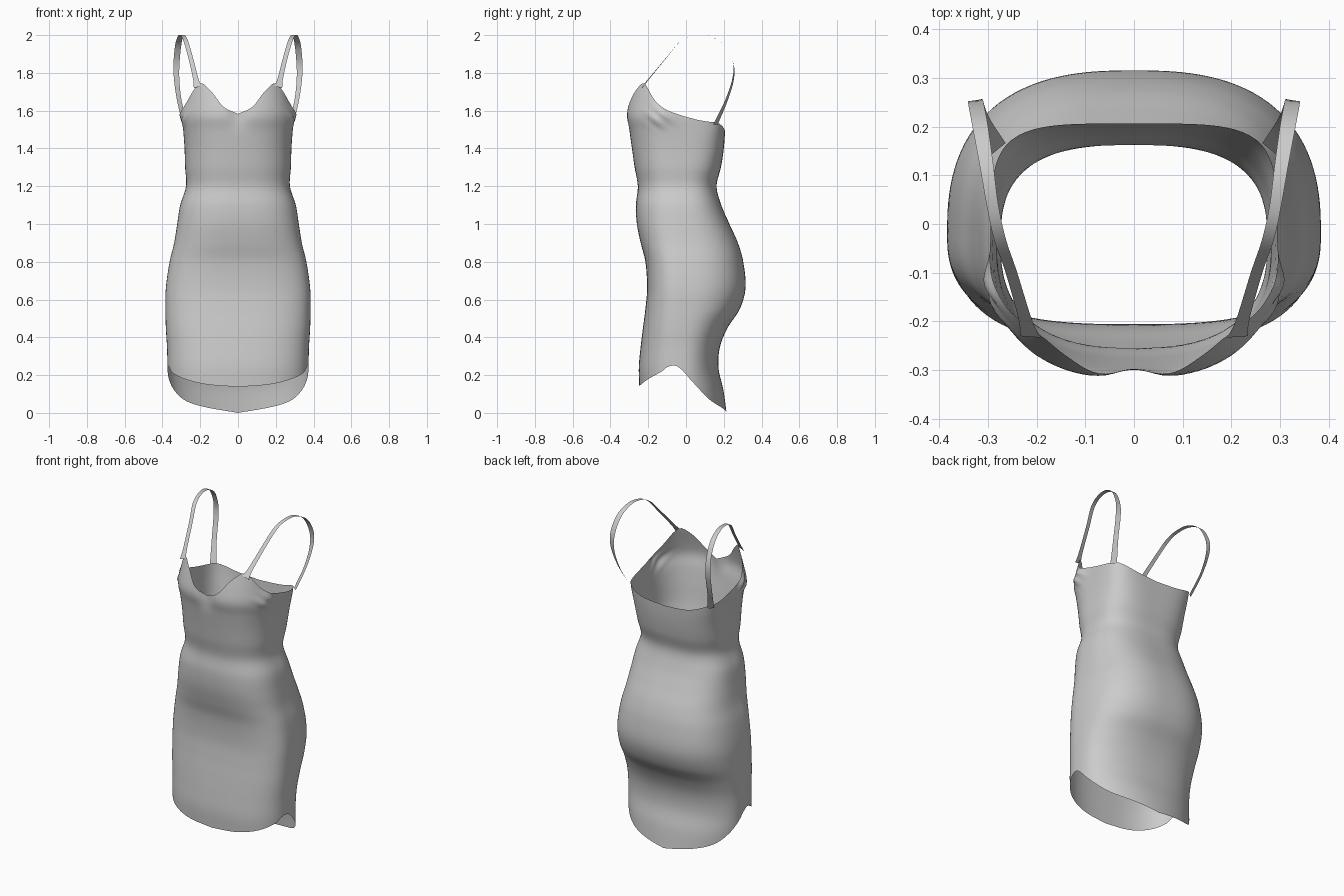
import bpy, bmesh, math
from mathutils import Vector

if "Cube" in bpy.data.objects:
    bpy.data.objects.remove(bpy.data.objects["Cube"])

COLS, ROWS = 128, 84


def interp(table, t):
    """Smooth curve through rows (t, values...)."""
    if t <= table[0][0]:
        return table[0][1:]
    if t >= table[-1][0]:
        return table[-1][1:]
    i = next(k for k in range(len(table) - 1) if t <= table[k + 1][0])
    a, b = table[i], table[i + 1]
    p, q = table[max(i - 1, 0)], table[min(i + 2, len(table) - 1)]
    h = b[0] - a[0]
    f = (t - a[0]) / h
    out = []
    for k in range(1, len(a)):
        m0 = (b[k] - p[k]) / (b[0] - p[0]) * h
        m1 = (q[k] - a[k]) / (q[0] - a[0]) * h
        out.append((2*f**3 - 3*f**2 + 1) * a[k] + (f**3 - 2*f**2 + f) * m0
                   + (3*f**2 - 2*f**3) * b[k] + (f**3 - f**2) * m1)
    return out


def bump(d, width):
    return math.exp(-(d / width) ** 2)


def make_object(name, bm):
    mesh = bpy.data.meshes.new(name)
    bm.to_mesh(mesh)
    bm.free()
    mesh.shade_smooth()
    obj = bpy.data.objects.new(name, mesh)
    bpy.context.collection.objects.link(obj)
    return obj


# height: half width, front y, back y
BODY = [(0.0, 0.355, -0.25, 0.215), (0.12, 0.368, -0.247, 0.198),
        (0.24, 0.373, -0.25, 0.172), (0.35, 0.376, -0.24, 0.18),
        (0.45, 0.382, -0.228, 0.22), (0.55, 0.384, -0.215, 0.285),
        (0.66, 0.382, -0.206, 0.315), (0.8, 0.362, -0.215, 0.303),
        (0.9, 0.338, -0.24, 0.275), (1.0, 0.322, -0.26, 0.23),
        (1.1, 0.306, -0.265, 0.187), (1.2, 0.275, -0.255, 0.162),
        (1.3, 0.28, -0.272, 0.185), (1.4, 0.283, -0.286, 0.2),
        (1.5, 0.29, -0.302, 0.207), (1.57, 0.295, -0.318, 0.208),
        (1.64, 0.286, -0.307, 0.2), (1.74, 0.268, -0.28, 0.19)]
# height: centre y, front and back squareness of the section
SHAPE = [(0.0, -0.02, 2.6, 2.05), (0.3, -0.02, 2.7, 2.3), (0.66, -0.02, 2.8, 2.6),
         (1.2, -0.04, 2.5, 2.8), (1.4, -0.04, 2.5, 3.6), (1.54, -0.045, 2.5, 4.6),
         (1.74, -0.05, 2.4, 4.6)]
# angle from the front centre: edge height
NECKLINE = [(0, 1.583), (15, 1.62), (27, 1.69), (38, 1.735), (44, 1.745),
            (51, 1.725), (65, 1.65), (79, 1.602), (110, 1.555), (126, 1.54),
            (131, 1.54), (152, 1.5), (180, 1.487)]
HEM = [(0, 0.137), (29, 0.155), (62, 0.215), (72, 0.245), (84, 0.245),
       (105, 0.165), (113, 0.13), (129, 0.07), (148, 0.035), (180, 0.0)]


def dress_point(deg, z):
    """Point on the right half of the dress."""
    w, yf, yb = interp(BODY, z)
    yc, nf, nb = interp(SHAPE, z)
    s, c = math.sin(math.radians(deg)), math.cos(math.radians(deg))
    n, d = (nf, yc - yf) if c > 0 else (nb, yb - yc)
    r = (abs(s)**n + abs(c)**n) ** (-1 / n)
    x, y = w * r * s, yc - d * r * c
    if c > 0:
        # dip between the cups and gathered cloth at the armpits
        y += 0.02 * bump(x, 0.05) * bump(z - 1.58, 0.06)
        g = bump(y + 0.14, 0.06) * bump(z - 1.57, 0.05)
        x += g * (0.016 + 0.007 * math.sin(75 * y + 90 * z))
    return x, y, z


# Dress body
bm = bmesh.new()
grid = []
for i in range(COLS):
    a = 360 * i / COLS
    deg, side = (a, 1) if a <= 180 else (360 - a, -1)
    lo, hi = interp(HEM, deg)[0], interp(NECKLINE, deg)[0]
    col = []
    for j in range(ROWS + 1):
        x, y, z = dress_point(deg, lo + (hi - lo) * j / ROWS)
        col.append(bm.verts.new((side * x, y, z)))
    grid.append(col)
for i in range(COLS):
    p, q = grid[i], grid[(i + 1) % COLS]
    for j in range(ROWS):
        bm.faces.new((p[j], q[j], q[j + 1], p[j + 1]))
make_object("dress_body", bm)

# Shoulder straps: x, y, z, half width along the path from cup to back
STRAP = [(0, 0.213, -0.232, 1.725, 0.022), (1, 0.224, -0.195, 1.77, 0.014),
         (2, 0.252, -0.10, 1.885, 0.012), (3, 0.276, -0.03, 1.967, 0.012),
         (4, 0.291, 0.04, 1.998, 0.012), (5, 0.303, 0.12, 1.996, 0.014),
         (6, 0.316, 0.20, 1.95, 0.016), (7, 0.325, 0.248, 1.86, 0.016),
         (8, 0.325, 0.25, 1.77, 0.015), (9, 0.31, 0.212, 1.65, 0.014),
         (10, 0.278, 0.155, 1.525, 0.018)]


def make_strap(name, side):
    bm = bmesh.new()
    steps = 60
    rails = []
    for k in range(steps + 1):
        t = 10 * k / steps
        x, y, z, hw = interp(STRAP, t)
        p = Vector((x, y, z))
        ahead = Vector(interp(STRAP, min(t + 0.05, 10))[:3])
        behind = Vector(interp(STRAP, max(t - 0.05, 0))[:3])
        tan = (ahead - behind).normalized()
        # the band twists towards the body at the back
        twist = max(0, (t - 7) / 3) * 0.9
        across = Vector((1, 0.3 * max(0, 1 - t / 3) - twist, 0))
        across = (across - tan * across.dot(tan)).normalized() * hw
        rails.append([bm.verts.new((side * v.x, v.y, v.z))
                      for v in (p - across, p + across)])
    for (a, b), (c, d) in zip(rails, rails[1:]):
        bm.faces.new((a, b, d, c))
    make_object(name, bm)


make_strap("right_strap", 1)
make_strap("left_strap", -1)
